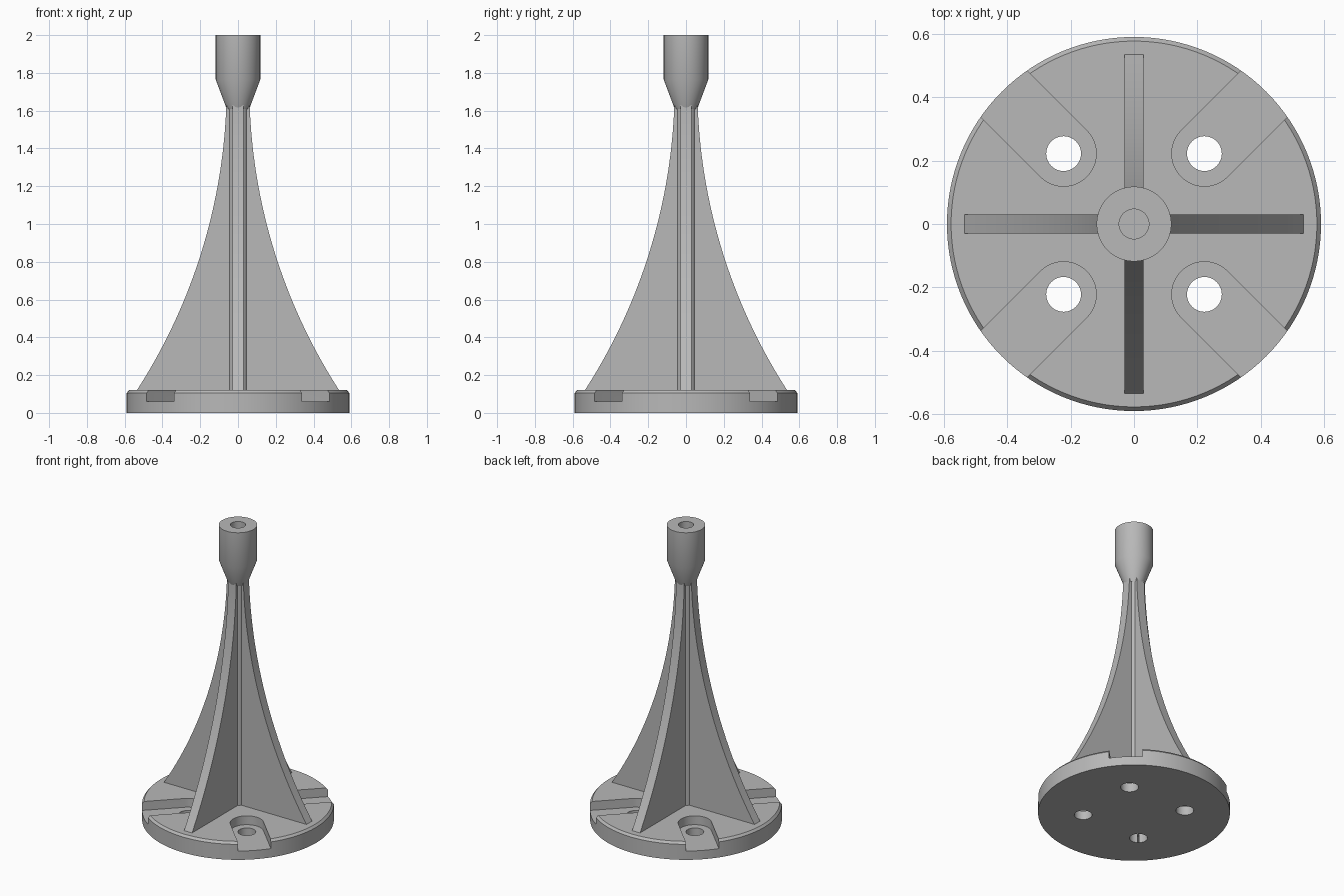
import bpy, bmesh
from math import pi, sin, cos, sqrt, radians
from mathutils import Matrix, Vector

cube = bpy.data.objects.get("Cube")
if cube:
    bpy.data.objects.remove(cube, do_unlink=True)

grey = bpy.data.materials.new("plain grey")
grey.use_nodes = True
grey.diffuse_color = (0.48, 0.48, 0.48, 1)
grey.node_tree.nodes["Principled BSDF"].inputs["Base Color"].default_value = grey.diffuse_color


def add_object(name, bm):
    bmesh.ops.remove_doubles(bm, verts=bm.verts, dist=1e-5)
    bmesh.ops.recalc_face_normals(bm, faces=bm.faces)
    mesh = bpy.data.meshes.new(name)
    bm.to_mesh(mesh)
    bm.free()
    mesh.materials.append(grey)
    obj = bpy.data.objects.new(name, mesh)
    bpy.context.collection.objects.link(obj)
    return obj


def lathe(name, profile, steps=64):
    """Spin (radius, height) points around the z axis."""
    bm = bmesh.new()
    verts = [bm.verts.new((r, 0, z)) for r, z in profile]
    edges = [bm.edges.new(pair) for pair in zip(verts, verts[1:])]
    bmesh.ops.spin(bm, geom=verts + edges, axis=(0, 0, 1), cent=(0, 0, 0),
                   angle=2 * pi, steps=steps, use_merge=True)
    return add_object(name, bm)


def prism(name, outline, depth, matrix):
    """Extrude a flat outline along its local z, then place it."""
    bm = bmesh.new()
    face = bm.faces.new([bm.verts.new((x, y, 0)) for x, y in outline])
    new = bmesh.ops.extrude_face_region(bm, geom=[face])["geom"]
    bmesh.ops.translate(bm, vec=(0, 0, depth),
                        verts=[v for v in new if isinstance(v, bmesh.types.BMVert)])
    bm.transform(matrix)
    return add_object(name, bm)


def arc(radius, start, end, steps):
    return [(radius * cos(start + (end - start) * i / steps),
             radius * sin(start + (end - start) * i / steps)) for i in range(steps + 1)]


def shade(obj):
    bpy.ops.object.select_all(action="DESELECT")
    obj.select_set(True)
    bpy.context.view_layer.objects.active = obj
    bpy.ops.object.shade_smooth_by_angle(angle=radians(25))


def cut(target, cutter):
    cutter.hide_render = True
    mod = target.modifiers.new("cut", "BOOLEAN")
    mod.operation = "DIFFERENCE"
    mod.solver = "EXACT"
    mod.object = cutter
    bpy.context.view_layer.objects.active = target
    bpy.ops.object.modifier_apply(modifier=mod.name)
    bpy.data.objects.remove(cutter, do_unlink=True)


# Round base plate with a chamfered rim
TOP = 0.12
base = lathe("base_plate", [(0, 0), (0.59, 0), (0.59, 0.105), (0.577, TOP), (0, TOP)], 128)

# Four diagonal bolt slots, open at the rim, each with a through hole
slot = arc(0.103, pi / 2, 3 * pi / 2, 24) + [(0.5, -0.103), (0.5, 0.103)]
hole = arc(0.055, 0, 2 * pi, 32)[:-1]
for i in range(4):
    turn = Matrix.Rotation(pi / 4 + i * pi / 2, 4, "Z")
    for outline, bottom in ((slot, 0.06), (hole, -0.1)):
        place = turn @ Matrix.Translation((0.314, 0, bottom))
        cut(base, prism("slot_cutter", outline, 0.3, place))
shade(base)

# Two crossed blades make the four curved fins
HALF = 0.03
heights = [TOP + (1.66 - TOP) * i / 28 for i in range(29)]
side = [(0.535, 0.11)] + [(3.031 - sqrt(2.971 ** 2 - (z - 1.732) ** 2), z) for z in heights]
outline = side + [(-x, z) for x, z in reversed(side)]
upright = Matrix.Rotation(pi / 2, 4, "X") @ Matrix.Translation((0, 0, -HALF))
for name, angle in (("side_fins", 0), ("front_back_fins", pi / 2)):
    shade(prism(name, outline, 2 * HALF, Matrix.Rotation(angle, 4, "Z") @ upright))

# Slim round core between the fins
shade(lathe("centre_post", [(0, 0.11), (0.055, 0.11), (0.055, 1.63), (0, 1.63)]))

# Flared socket with a blind bore
shade(lathe("top_socket", [(0, 1.61), (0.06, 1.61), (0.118, 1.765), (0.118, 2),
                           (0.047, 2), (0.047, 1.765), (0, 1.765)]))
